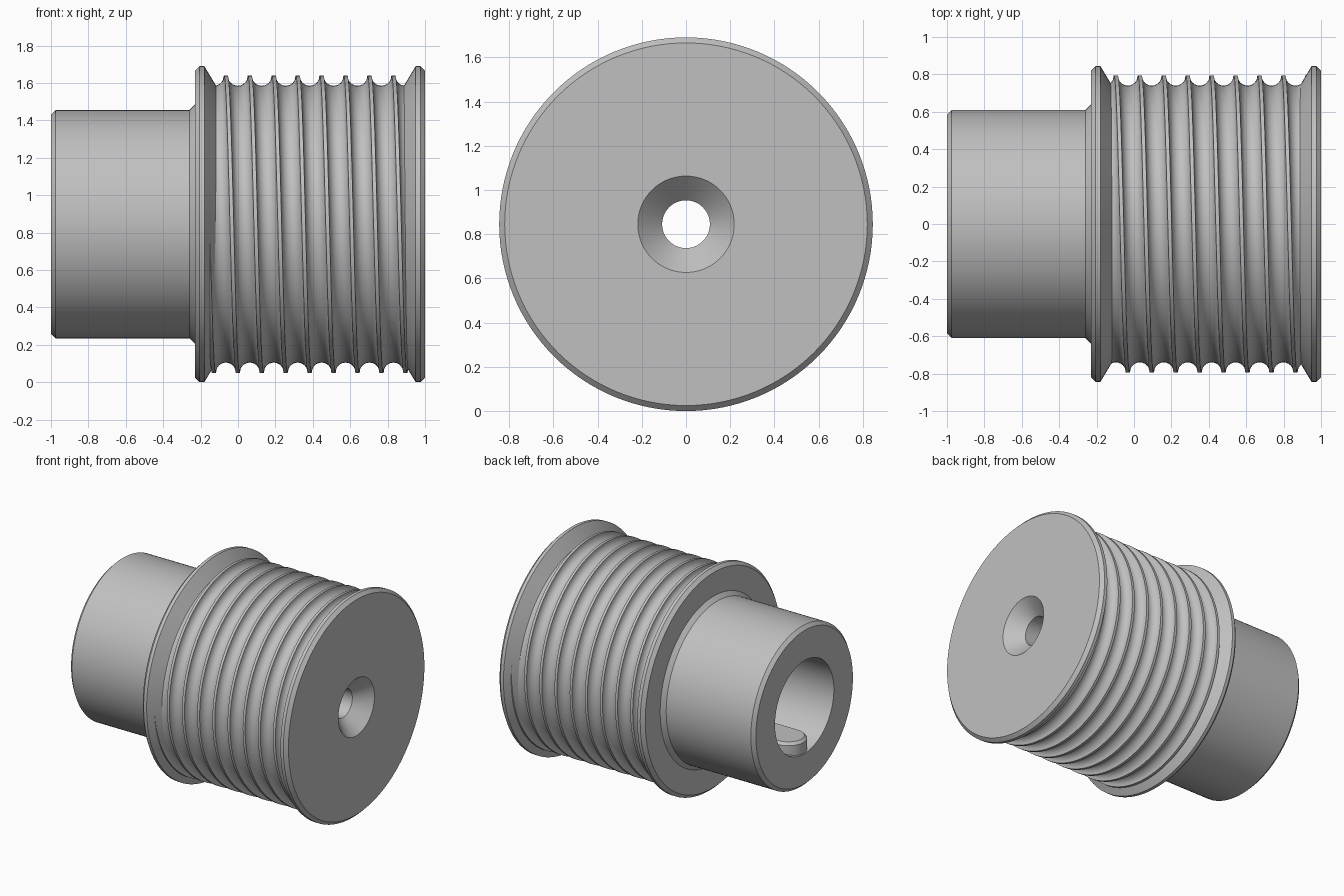
import bpy, bmesh
from math import pi, sin, cos, radians

if "Cube" in bpy.data.objects:
    bpy.data.objects.remove(bpy.data.objects["Cube"])

AXIS_Z = 0.845      # height of the turning axis, which runs along x
SIDES = 128
PITCH = 0.128
RIDGE, DEPTH, LAND = 0.795, 0.055, 0.01
BORE = 0.355

steel = bpy.data.materials.new("machined_grey")
steel.use_nodes = True
grey = (0.53, 0.53, 0.53, 1)
steel.diffuse_color = grey
steel.node_tree.nodes["Principled BSDF"].inputs["Base Color"].default_value = grey


def on_axis(x, r, a):
    """Point at angle a, measured from the top towards the front."""
    return (x, -r * sin(a), AXIS_Z + r * cos(a))


def finish(name, bm):
    bmesh.ops.recalc_face_normals(bm, faces=bm.faces)
    mesh = bpy.data.meshes.new(name)
    bm.to_mesh(mesh)
    bm.free()
    mesh.materials.append(steel)
    obj = bpy.data.objects.new(name, mesh)
    bpy.context.collection.objects.link(obj)
    bpy.ops.object.select_all(action='DESELECT')
    obj.select_set(True)
    bpy.context.view_layer.objects.active = obj
    bpy.ops.object.shade_smooth_by_angle(angle=radians(30))
    return obj


# Turned body: hub, weld fillet, two flanges, countersunk hole and bore
profile = [(-1, BORE), (-1, 0.585), (-0.975, 0.61), (-0.26, 0.61),
           (-0.23, 0.64), (-0.23, 0.82), (-0.205, 0.845), (-0.18, 0.845),
           (-0.111, 0.73), (0.881, 0.73), (0.95, 0.845), (0.975, 0.845),
           (1, 0.82), (1, 0.218), (0.89, 0.108), (0.5, 0.108), (0.5, BORE)]
bm = bmesh.new()
rings = [[bm.verts.new(on_axis(x, r, 2 * pi * i / SIDES)) for x, r in profile]
         for i in range(SIDES)]
n = len(profile)
for i in range(SIDES):
    p, q = rings[i], rings[(i + 1) % SIDES]
    for j in range(n):
        k = (j + 1) % n
        bm.faces.new((p[j], p[k], q[k], q[j]))
finish("turned_body", bm)

# Helical rope groove: round-bottomed, with narrow flat ridges between turns.
# Its ends are clamped inside the flanges.
ARC = 12
half = PITCH / 2 - LAND
turn = [(PITCH / 2 - half * cos(pi * t / ARC), RIDGE - DEPTH * sin(pi * t / ARC))
        for t in range(ARC + 1)]
section = [(-0.065 + PITCH * k + x, r) for k in range(-3, 9) for x, r in turn]
bm = bmesh.new()
rows = []
for i in range(SIDES + 1):
    a = 2 * pi * i / SIDES
    rows.append([bm.verts.new(on_axis(
        min(max(x + PITCH * i / SIDES, -0.2), 0.965), r, a)) for x, r in section])
for p, q in zip(rows, rows[1:]):
    for j in range(len(section) - 1):
        bm.faces.new((p[j], p[j + 1], q[j + 1], q[j]))
bmesh.ops.remove_doubles(bm, verts=bm.verts, dist=0.0001)
finish("grooved_drum", bm)

# Round-ended key lying in the bottom of the bore
KEY_R, KEY_START, KEY_END = 0.13, -0.995, -0.2
bm = bmesh.new()
outline = []
for cx, start in ((KEY_END - KEY_R, -pi / 2), (KEY_START + KEY_R, pi / 2)):
    for i in range(25):
        a = start + pi * i / 24
        outline.append(bm.verts.new((cx + KEY_R * cos(a), KEY_R * sin(a),
                                     AXIS_Z - 0.4)))
base = bm.faces.new(outline)
top = bmesh.ops.extrude_face_region(bm, geom=[base], use_keep_orig=True)["geom"]
top_verts = [g for g in top if isinstance(g, bmesh.types.BMVert)]
bmesh.ops.translate(bm, verts=top_verts, vec=(0, 0, 0.15))
rim = [e for e in bm.edges if all(v in top_verts for v in e.verts)]
bmesh.ops.bevel(bm, geom=rim, offset=0.02, segments=1, affect='EDGES')
finish("shaft_key", bm)
